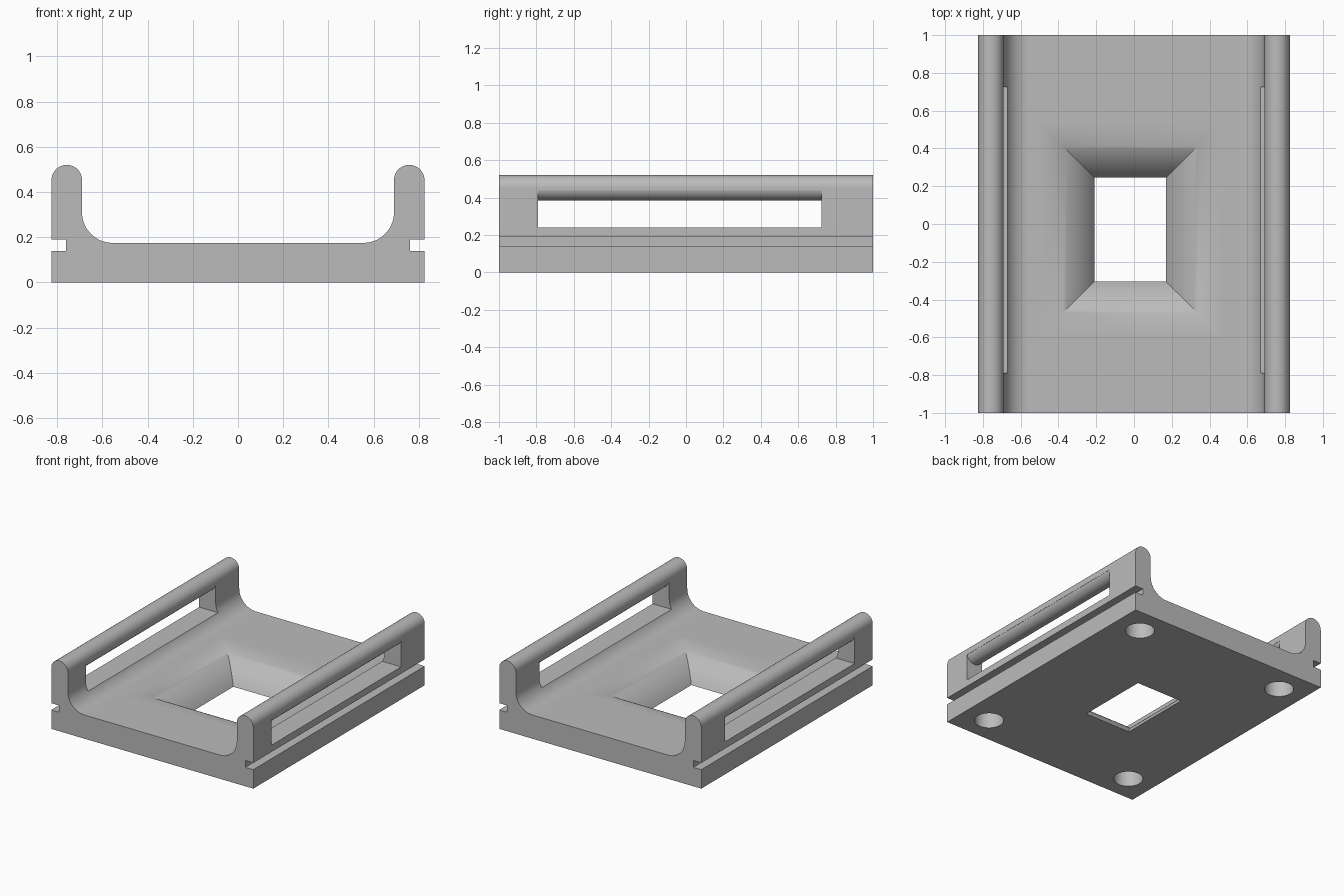
import bpy, bmesh, math

if "Cube" in bpy.data.objects:
    bpy.data.objects.remove(bpy.data.objects["Cube"])

mat = bpy.data.materials.new("light grey")
mat.diffuse_color = (0.5, 0.5, 0.5, 1)
mat.use_nodes = True
mat.node_tree.nodes["Principled BSDF"].inputs["Base Color"].default_value = mat.diffuse_color


def arc(cx, cz, r, a0, a1, n):
    return [(cx + r * math.cos(math.radians(a0 + (a1 - a0) * i / n)),
             cz + r * math.sin(math.radians(a0 + (a1 - a0) * i / n))) for i in range(n + 1)]


def loft(name, rings):
    """Closed solid through a list of matching 3D rings."""
    bm = bmesh.new()
    vs = [[bm.verts.new(p) for p in r] for r in rings]
    n = len(rings[0])
    for a, b in zip(vs, vs[1:]):
        for i in range(n):
            j = (i + 1) % n
            bm.faces.new((a[i], a[j], b[j], b[i]))
    bm.faces.new(vs[0][::-1])
    bm.faces.new(vs[-1])
    bmesh.ops.recalc_face_normals(bm, faces=bm.faces)
    me = bpy.data.meshes.new(name)
    bm.to_mesh(me)
    bm.free()
    me.materials.append(mat)
    ob = bpy.data.objects.new(name, me)
    bpy.context.collection.objects.link(ob)
    return ob


def prism(name, pts, y0, y1):
    return loft(name, [[(x, y, z) for x, z in pts] for y in (y0, y1)])


# Tray body: base, side grooves, filleted floor and round-topped rails
W, F, R = 0.825, 0.175, 0.0675
half = [(W, 0), (W, 0.14), (0.76, 0.14), (0.76, 0.19), (W, 0.19)]
half += arc(W - R, 0.4525, R, 0, 180, 24)
half += arc(0.555, F + 0.135, 0.135, 0, -90, 16)
tray = prism("tray", half + [(-x, z) for x, z in reversed(half)], -1, 1)

cutters = []

# Long slots in the side walls, leaving a round bar above
for s in (1, -1):
    pts = [(0.6, 0.24), (0.9, 0.24)]
    under = arc(W - R, 0.4525, R, -12, -168, 20)
    pts += [(0.9, under[0][1])] + under + [(0.6, under[-1][1])]
    cutters.append(prism("slot_cutter", [(s * x, z) for x, z in pts], -0.79, 0.725))

# Flared rectangular opening in the floor
off = 0.30
rad = (off ** 2 + F ** 2) / (2 * F)
end = math.asin(off / rad)
levels = [(0, -0.05)]
for i in range(17):
    a = end * (1 - i / 16)
    levels.append((off - rad * math.sin(a), F + 0.0003 - rad * (1 - math.cos(a))))
levels.append((off, 0.3))
cutters.append(loft("funnel_cutter", [
    [(-0.02 + sx * (0.19 + o), -0.03 + sy * (0.275 + o), z)
     for sx, sy in ((-1, -1), (1, -1), (1, 1), (-1, 1))] for o, z in levels]))

# Four blind round holes underneath
for sx in (-1, 1):
    for sy in (-1, 1):
        cutters.append(loft("hole_cutter", [
            [(sx * 0.62 + x, sy * 0.80 + y, z) for x, y in arc(0, 0, 0.10, 0, 348.75, 31)]
            for z in (-0.05, 0.13)]))

bpy.context.view_layer.objects.active = tray
tray.select_set(True)
for c in cutters:
    m = tray.modifiers.new("cut", 'BOOLEAN')
    m.operation, m.solver, m.object = 'DIFFERENCE', 'EXACT', c
    bpy.ops.object.modifier_apply(modifier=m.name)
    bpy.data.objects.remove(c)

# Smooth curves, crisp edges
bpy.ops.object.shade_smooth_by_angle(angle=math.radians(30))
wn = tray.modifiers.new("even_shading", 'WEIGHTED_NORMAL')
wn.keep_sharp = True
